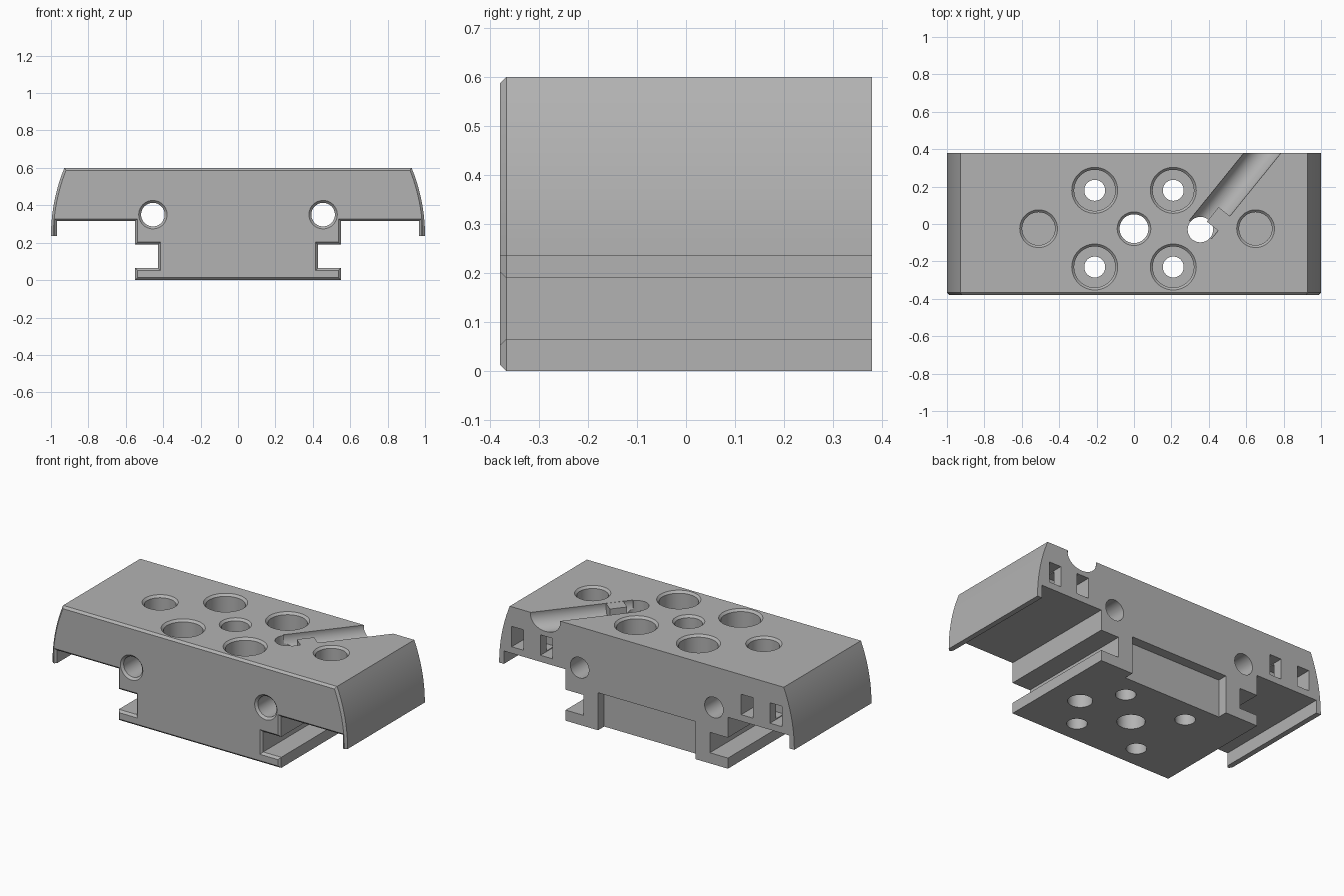
import bpy, bmesh, math
from mathutils import Matrix, Vector

cube = bpy.data.objects.get("Cube")
if cube:
    bpy.data.objects.remove(cube, do_unlink=True)

grey = bpy.data.materials.new("light grey")
grey.use_nodes = True
color = (0.45, 0.45, 0.45, 1)
grey.diffuse_color = color
grey.node_tree.nodes["Principled BSDF"].inputs["Base Color"].default_value = color

HALF_Y, TOP, CHAMFER = 0.38, 0.6, 0.013


def finish(bm, name):
    bmesh.ops.recalc_face_normals(bm, faces=bm.faces)
    mesh = bpy.data.meshes.new(name)
    bm.to_mesh(mesh)
    bm.free()
    mesh.materials.append(grey)
    obj = bpy.data.objects.new(name, mesh)
    bpy.context.collection.objects.link(obj)
    return obj


def box(name, x, y, z, turn=0):
    """Box from (low, high) ranges, turned about the z axis."""
    bm = bmesh.new()
    bmesh.ops.create_cube(bm, size=1)
    for v in bm.verts:
        v.co = Vector([r[0] + (c + 0.5) * (r[1] - r[0]) for c, r in zip(v.co, (x, y, z))])
    bm.transform(Matrix.Rotation(turn, 4, 'Z'))
    return finish(bm, name)


def lathe(name, profile, matrix, sides=48):
    """Closed solid of revolution from (radius, height) points."""
    bm = bmesh.new()
    rings = [[bm.verts.new((r * math.cos(2 * math.pi * i / sides),
                            r * math.sin(2 * math.pi * i / sides), h))
              for i in range(sides)] for r, h in profile]
    for a, b in zip(rings, rings[1:]):
        for i in range(sides):
            j = (i + 1) % sides
            bm.faces.new((a[i], a[j], b[j], b[i]))
    bm.faces.new(rings[0])
    bm.faces.new(rings[-1])
    bm.transform(matrix)
    return finish(bm, name)


def inset(points, distances):
    """Move every edge of a counter-clockwise outline inwards."""
    result = []
    n = len(points)
    normals = []
    for i in range(n):
        d = (points[(i + 1) % n] - points[i]).normalized()
        normals.append(Vector((-d.y, d.x)))
    for i, p in enumerate(points):
        a, b = normals[i - 1], normals[i]
        da, db = distances[i - 1], distances[i]
        det = a.x * b.y - a.y * b.x
        result.append(p + Vector((da * b.y - db * a.y, a.x * db - b.x * da)) / det)
    return result


# Cross-section of the block: foot, side slots, overhanging skirts, curved flanks
SKIRT = 0.236
right = [(0.55, 0), (0.55, 0.065), (0.428, 0.065), (0.428, 0.19), (0.55, 0.19),
         (0.55, 0.315), (0.968, 0.315), (0.968, SKIRT)]
radius = 0.96
sweep = math.asin((TOP - SKIRT) / radius)
for i in range(13):
    t = sweep * i / 12
    right.append((1 - radius * (1 - math.cos(t)), SKIRT + radius * math.sin(t)))
outline = [Vector(p) for p in right] + [Vector((-x, z)) for x, z in reversed(right)]
distances = []
for i, p in enumerate(outline):
    q = outline[(i + 1) % len(outline)]
    skirt_tip = abs(p.y - SKIRT) < 1e-4 and abs(q.y - SKIRT) < 1e-4
    distances.append(0 if skirt_tip else CHAMFER)

bm = bmesh.new()
layers = [(inset(outline, distances), -HALF_Y), (outline, -HALF_Y + CHAMFER), (outline, HALF_Y)]
rings = [[bm.verts.new((p.x, y, p.y)) for p in pts] for pts, y in layers]
for a, b in zip(rings, rings[1:]):
    for i in range(len(a)):
        j = (i + 1) % len(a)
        bm.faces.new((a[i], a[j], b[j], b[i]))
bm.faces.new(rings[0])
bm.faces.new(rings[-1])
block = finish(bm, "mounting_block")

cutters = []


def bore(x, y, steps):
    cutters.append(lathe("bore_cutter", steps, Matrix.Translation((x, y, 0))))


def chamfered(r, bottom):
    return [(r, bottom), (r, TOP - CHAMFER), (r + CHAMFER, TOP), (r + CHAMFER, TOP + 0.1)]


# Counterbored screw holes
for x in (-0.21, 0.21):
    for y in (-0.23, 0.18):
        bore(x, y, [(0.056, -0.1), (0.056, 0.28)] + chamfered(0.11, 0.28))

# Centre hole, cable hole and the two blind pockets
bore(0, -0.025, chamfered(0.077, -0.1))
bore(0.355, -0.03, [(0.068, -0.1), (0.068, TOP + 0.1)])
for x in (-0.51, 0.65):
    bore(x, -0.025, chamfered(0.088, 0.47))

for side in (-1, 1):
    # Long rod tunnels from front to back, chamfered at the front
    along = Matrix.Translation((side * 0.455, 0, 0.35)) @ Matrix.Rotation(math.pi / 2, 4, 'X')
    cutters.append(lathe("tunnel_cutter", [
        (0.063, -0.5), (0.063, HALF_Y - CHAMFER), (0.076, HALF_Y), (0.076, 0.5)], along))
    # Tie slots in the back, joined inside
    for c in (0.68, 0.875):
        x = sorted((side * (c - 0.04), side * (c + 0.04)))
        cutters.append(box("slot_cutter", x, (0.24, 0.5), (0.355, 0.48)))
    x = sorted((side * 0.69, side * 0.87))
    cutters.append(box("slot_link_cutter", x, (0.245, 0.32), (0.36, 0.475)))

# Shallow recess low in the back
cutters.append(box("recess_cutter", (-0.33, 0.33), (HALF_Y - 0.06, 0.5), (-0.1, 0.23)))

# Slanted cable groove with a round bottom
angle = math.radians(51)
groove = (Matrix.Translation((0.355, -0.03, 0.588)) @ Matrix.Rotation(angle, 4, 'Z')
          @ Matrix.Rotation(math.pi / 2, 4, 'Y'))
cutters.append(lathe("groove_cutter", [(0.078, 0), (0.078, 0.9)], groove))

for c in cutters:
    c.hide_render = True
    m = block.modifiers.new("cut", 'BOOLEAN')
    m.operation = 'DIFFERENCE'
    m.solver = 'EXACT'
    m.object = c

# Bake the cuts and drop the cutters
bpy.context.view_layer.update()
cut_mesh = bpy.data.meshes.new_from_object(
    block.evaluated_get(bpy.context.evaluated_depsgraph_get()))
block.modifiers.clear()
block.data = cut_mesh
for c in cutters:
    bpy.data.objects.remove(c, do_unlink=True)

# Retaining tab reaching from the groove's edge to its middle
tab = box("cable_tab", (0.255, 0.355), (-0.085, 0), (0.505, TOP - 0.001), angle)
tab.location = (0.355 - 0.2 * math.cos(angle), -0.03 - 0.2 * math.sin(angle), 0)

bpy.ops.object.select_all(action='DESELECT')
block.select_set(True)
bpy.context.view_layer.objects.active = block
bpy.ops.object.shade_smooth_by_angle(angle=math.radians(25))
